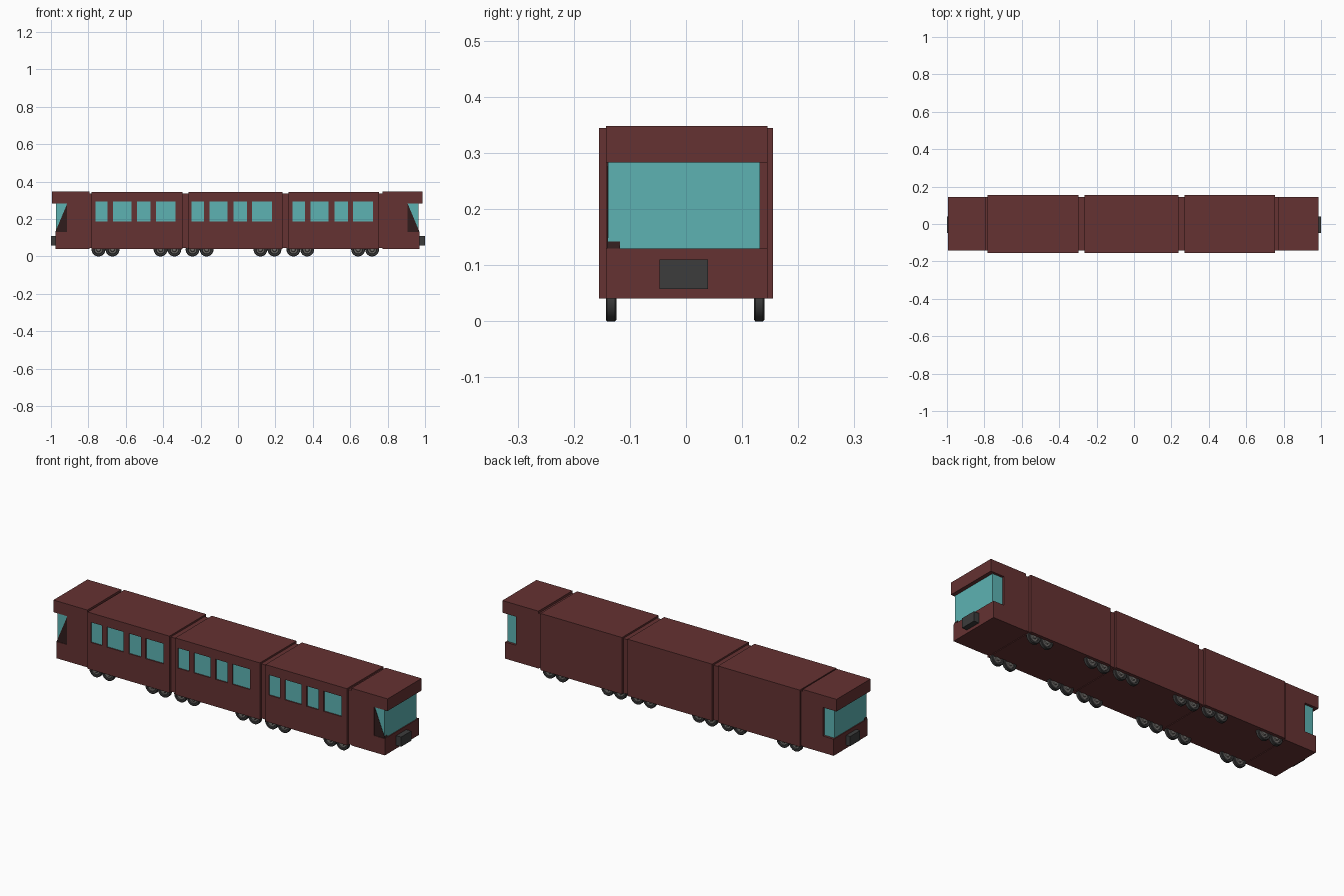
import bpy, bmesh, math
from mathutils import Matrix, Vector

if "Cube" in bpy.data.objects:
    bpy.data.objects.remove(bpy.data.objects["Cube"])


def material(name, rgb):
    m = bpy.data.materials.new(name)
    m.diffuse_color = (*rgb, 1)
    m.use_nodes = True
    m.node_tree.nodes["Principled BSDF"].inputs["Base Color"].default_value = m.diffuse_color
    return m


RED = material("dark_red_paint", (0.13, 0.032, 0.032))
SHADE = material("shadow_red", (0.03, 0.012, 0.012))
GLASS = material("teal_glass", (0.11, 0.45, 0.45))
DARK = material("dark_rubber", (0.045, 0.045, 0.045))
STEEL = material("hub_steel", (0.16, 0.15, 0.14))


def finish(name, bm, mat):
    bmesh.ops.recalc_face_normals(bm, faces=bm.faces[:])
    me = bpy.data.meshes.new(name)
    bm.to_mesh(me)
    bm.free()
    ob = bpy.data.objects.new(name, me)
    bpy.context.collection.objects.link(ob)
    me.materials.append(mat)
    return ob


def boxes(name, spans, mat):
    """One object made of boxes, each given as x0, x1, y0, y1, z0, z1."""
    bm = bmesh.new()
    for x0, x1, y0, y1, z0, z1 in spans:
        size = Matrix.Diagonal((x1 - x0, y1 - y0, z1 - z0, 1))
        mid = Vector((x0 + x1, y0 + y1, z0 + z1)) / 2
        bmesh.ops.create_cube(bm, size=1, matrix=Matrix.Translation(mid) @ size)
    return finish(name, bm, mat)


def prism(name, profile, y0, y1, mat):
    """An x-z outline extruded along y."""
    bm = bmesh.new()
    face = bm.faces.new([bm.verts.new((x, y0, z)) for x, z in profile])
    ext = bmesh.ops.extrude_face_region(bm, geom=[face])
    moved = [v for v in ext["geom"] if isinstance(v, bmesh.types.BMVert)]
    bmesh.ops.translate(bm, verts=moved, vec=(0, y1 - y0, 0))
    return finish(name, bm, mat)


def lathe(name, profile, centre, mat, steps=24):
    """A (radius, y) outline spun about the y axis."""
    bm = bmesh.new()
    vs = [bm.verts.new((r, y, 0)) for r, y in profile]
    es = [bm.edges.new((vs[i], vs[i + 1])) for i in range(len(vs) - 1)]
    bmesh.ops.spin(bm, geom=vs + es, cent=(0, 0, 0), axis=(0, 1, 0),
                   angle=math.tau, steps=steps, use_duplicate=False)
    bmesh.ops.remove_doubles(bm, verts=bm.verts[:], dist=1e-5)
    bmesh.ops.translate(bm, verts=bm.verts[:], vec=centre)
    ob = finish(name, bm, mat)
    bpy.ops.object.select_all(action="DESELECT")
    ob.select_set(True)
    bpy.context.view_layer.objects.active = ob
    bpy.ops.object.shade_smooth_by_angle(angle=math.radians(35))


# Three carriages: x span, offset of the window row, wheel positions
CARS = [
    (-0.783, -0.298, 0.0, (-0.746, -0.671, -0.414, -0.34)),
    (-0.264, 0.238, 0.515, (-0.243, -0.168, 0.12, 0.195)),
    (0.271, 0.754, 1.055, (0.296, 0.37, 0.642, 0.717)),
]
WINDOWS = [(-0.763, -0.697), (-0.668, -0.57), (-0.539, -0.468), (-0.439, -0.334)]
FLOOR = 0.041

for n, (x0, x1, shift, axles) in enumerate(CARS, 1):
    body = boxes(f"carriage_{n}", [(x0, x1, -0.155, 0.155, FLOOR, 0.345)], RED)

    # Recessed windows, on the front side only
    row = [(a + shift, b + shift) for a, b in WINDOWS]
    cutter = boxes("window_cutter", [(a, b, -0.2, -0.147, 0.187, 0.295) for a, b in row], RED)
    cutter.hide_render = True
    mod = body.modifiers.new("window_openings", "BOOLEAN")
    mod.operation, mod.object, mod.solver = "DIFFERENCE", cutter, "EXACT"
    bpy.context.view_layer.objects.active = body
    bpy.ops.object.modifier_apply(modifier=mod.name)
    bpy.data.objects.remove(cutter)
    boxes(f"window_panes_{n}", [(a, b, -0.149, -0.14, 0.187, 0.295) for a, b in row], GLASS)

    # Wheels: tyre with a stepped hub on both faces
    for i, x in enumerate(axles, 1):
        for side, y in (("front", -0.1335), ("back", 0.1305)):
            c = (x, y, 0.037)
            lathe(f"wheel_{n}_{i}_{side}",
                  [(0.022, -0.005), (0.025, -0.0095), (0.034, -0.0095), (0.037, -0.007),
                   (0.037, 0.007), (0.034, 0.0095), (0.025, 0.0095), (0.022, 0.005)], c, DARK)
            lathe(f"hub_{n}_{i}_{side}",
                  [(0, -0.0085), (0.010, -0.0085), (0.013, -0.005), (0.0225, -0.005),
                   (0.0225, 0.005), (0.013, 0.005), (0.010, 0.0085), (0, 0.0085)], c, STEEL)

# Narrower links filling the gaps
for n, (a, b) in enumerate([(-0.80, -0.78), (-0.30, -0.26), (0.235, 0.275), (0.75, 0.776)], 1):
    boxes(f"link_{n}", [(a, b, -0.143, 0.144, FLOOR + 0.003, 0.336)], RED)

# Driver's cab at each end: sign, inner end, lower nose, roof tip
for side, s, inner, nose, tip in (("left", -1, 0.793, 0.977, 0.994),
                                  ("right", 1, 0.773, 0.971, 0.987)):
    back, pane = nose - 0.064, nose - 0.005
    outline = [(inner, FLOOR), (nose, FLOOR), (nose, 0.13), (back, 0.13),
               (back, 0.283), (tip, 0.283), (tip, 0.348), (inner, 0.348)]
    prism(f"cab_{side}", [(s * x, z) for x, z in outline], -0.143, 0.145, RED)
    # Wraparound windscreen and the slanted corner brace
    x0, x1 = sorted((s * (back - 0.003), s * pane))
    boxes(f"windscreen_{side}", [(x0, x1, -0.139, 0.132, 0.128, 0.285)], GLASS)
    brace = [(back, 0.13), (nose, 0.13), (back, 0.283)]
    prism(f"corner_brace_{side}", [(s * x, z) for x, z in brace], -0.1405, -0.118, SHADE)
    # Coupler block
    x0, x1 = sorted((s * (nose - 0.005), s))
    boxes(f"coupler_{side}", [(x0, x1, -0.047, 0.039, 0.058, 0.11)], DARK)
